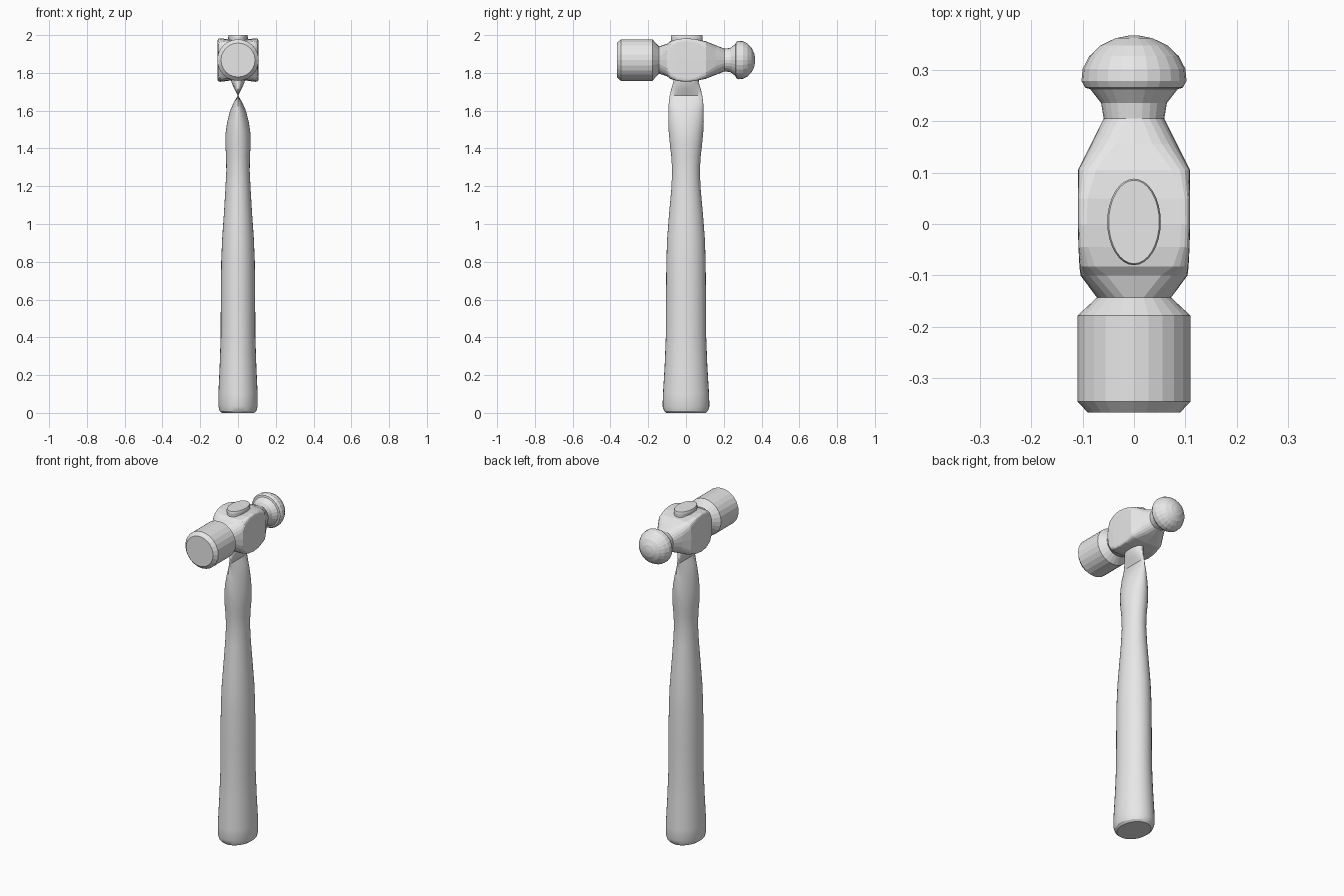
import bpy, bmesh, math

grey = bpy.data.materials.new("light grey")
grey.diffuse_color = (0.8, 0.8, 0.8, 1)


def loft(name, rings, smooth=None):
    """Skin a list of point rings and cap both ends."""
    bm = bmesh.new()
    loops = [[bm.verts.new(p) for p in ring] for ring in rings]
    n = len(loops[0])
    for a, b in zip(loops, loops[1:]):
        for i in range(n):
            j = (i + 1) % n
            bm.faces.new((a[i], a[j], b[j], b[i]))
    bm.faces.new(loops[0])
    bm.faces.new(loops[-1])
    bmesh.ops.recalc_face_normals(bm, faces=bm.faces)
    mesh = bpy.data.meshes.new(name)
    bm.to_mesh(mesh)
    bm.free()
    mesh.materials.append(grey)
    ob = bpy.data.objects.new(name, mesh)
    bpy.context.collection.objects.link(ob)
    if smooth:
        bpy.ops.object.select_all(action='DESELECT')
        bpy.context.view_layer.objects.active = ob
        ob.select_set(True)
        bpy.ops.object.shade_smooth_by_angle(angle=math.radians(smooth))
    return ob


def section(a, b, n, count):
    """Superellipse: n = 2 is round, large n is square."""
    pts = []
    for i in range(count):
        t = 2 * math.pi * i / count
        c, s = math.cos(t), math.sin(t)
        pts.append((a * math.copysign(abs(c) ** (2 / n), c),
                    b * math.copysign(abs(s) ** (2 / n), s)))
    return pts


# Handle: z, half width in x, half width in y; pinched to a line under the head
handle = [(0.0, 0.085, 0.105), (0.01, 0.097, 0.116), (0.035, 0.104, 0.124),
          (0.1, 0.104, 0.122), (0.25, 0.097, 0.113), (0.4, 0.092, 0.107),
          (0.6, 0.091, 0.106), (0.8, 0.089, 0.104), (0.92, 0.084, 0.1),
          (1.05, 0.075, 0.09), (1.18, 0.067, 0.078), (1.28, 0.062, 0.073),
          (1.36, 0.063, 0.078), (1.42, 0.067, 0.085), (1.48, 0.066, 0.091),
          (1.54, 0.057, 0.094), (1.6, 0.042, 0.093), (1.645, 0.022, 0.091),
          (1.68, 0.001, 0.086), (1.715, 0.019, 0.078), (1.75, 0.035, 0.067),
          (1.8, 0.04, 0.072), (1.985, 0.052, 0.084), (1.993, 0.052, 0.084),
          (2.0, 0.049, 0.081)]
loft("handle", [[(x, y + (0.004 if z > 1.76 else 0), z)
                 for x, y in section(a, b, 2, 32)] for z, a, b in handle], 30)

# Head along y: y, half width in x, half height in z, squareness, dip at the eye
head = [(-0.366, 0.09, 0.09, 2, 0), (-0.345, 0.11, 0.11, 2, 0),
        (-0.178, 0.11, 0.11, 2, 0), (-0.143, 0.072, 0.072, 2, 0),
        (-0.1, 0.104, 0.086, 4, 0), (-0.083, 0.106, 0.1, 8, 0),
        (-0.045, 0.108, 0.113, 14, 0.01), (0.0, 0.109, 0.118, 16, 0.015),
        (0.05, 0.109, 0.113, 14, 0.01), (0.105, 0.109, 0.099, 7, 0),
        (0.155, 0.084, 0.079, 3.2, 0), (0.205, 0.059, 0.06, 2, 0),
        (0.235, 0.064, 0.064, 2, 0), (0.262, 0.085, 0.085, 2, 0),
        # rounded peen
        (0.265, 0.095, 0.095, 2, 0), (0.278, 0.102, 0.102, 2, 0),
        (0.301, 0.1, 0.1, 2, 0), (0.326, 0.087, 0.087, 2, 0),
        (0.347, 0.065, 0.065, 2, 0), (0.361, 0.036, 0.036, 2, 0),
        (0.366, 0.01, 0.01, 2, 0)]
rings = []
for y, a, b, n, dip in head:
    ring = []
    for x, z in section(a, b, n, 24):
        if abs(z) > 0.8 * b:
            z -= math.copysign(dip * (1 - abs(x) / a), z)
        ring.append((x, y, 1.868 + z))
    rings.append(ring)
loft("hammer_head", rings)
